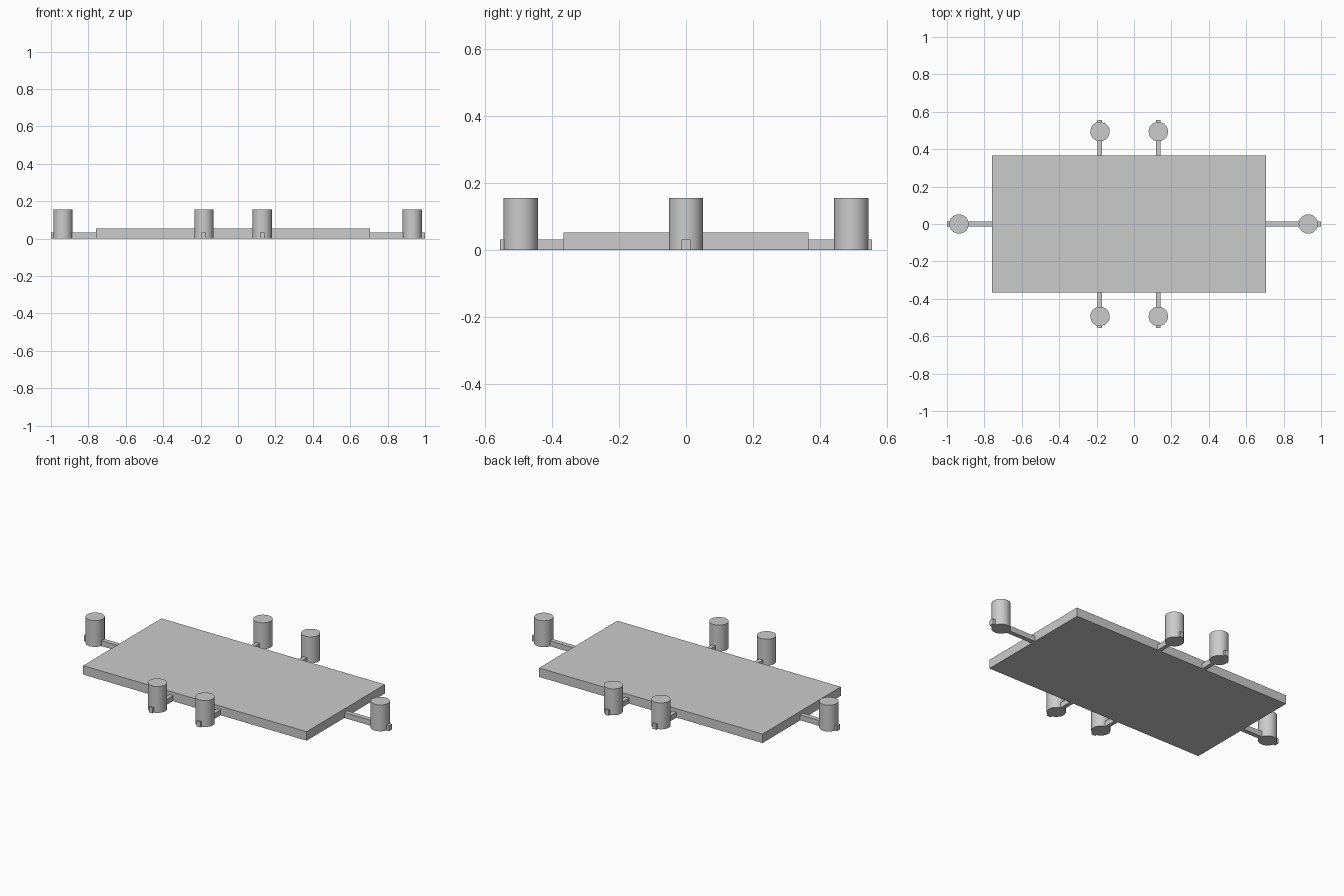
import bpy
import math

cube = bpy.data.objects.get("Cube")
if cube:
    bpy.data.objects.remove(cube, do_unlink=True)

GREY = (0.6, 0.6, 0.6, 1.0)
mat = bpy.data.materials.new("light grey")
mat.use_nodes = True
mat.diffuse_color = GREY
mat.node_tree.nodes["Principled BSDF"].inputs["Base Color"].default_value = GREY


def box(name, x0, x1, y0, y1, height):
    """Box standing on the ground between the given limits."""
    bpy.ops.mesh.primitive_cube_add(
        size=1, location=((x0 + x1) / 2, (y0 + y1) / 2, height / 2))
    ob = bpy.context.object
    ob.name = name
    ob.scale = (abs(x1 - x0), abs(y1 - y0), height)
    bpy.ops.object.transform_apply(location=False, rotation=False, scale=True)
    ob.data.materials.append(mat)


def seat(name, x, y):
    """Round stool standing on the ground."""
    bpy.ops.mesh.primitive_cylinder_add(
        vertices=48, radius=0.0515, depth=0.156, location=(x, y, 0.078))
    ob = bpy.context.object
    ob.name = name
    ob.data.materials.append(mat)
    bpy.ops.object.shade_smooth_by_angle(angle=math.radians(30))


LEFT, RIGHT, DEPTH = 0.706, -0.758, 0.366
BAR_HEIGHT = 0.032

# Central slab
box("table_slab", RIGHT, LEFT, -DEPTH, DEPTH, 0.053)

# Seats and bars at the two ends
for side, edge, x, tip in (("left", LEFT, 0.932, 1.0), ("right", RIGHT, -0.936, -1.0)):
    box(f"{side}_end_bar", edge, tip, -0.0135, 0.0135, BAR_HEIGHT)
    seat(f"{side}_end_seat", x, 0)

# Pairs of seats and bars along the front and back
for label, s in (("front", -1), ("back", 1)):
    for side, x in (("left", 0.13), ("right", -0.182)):
        box(f"{label}_{side}_bar", x - 0.012, x + 0.012, s * DEPTH, s * 0.556, BAR_HEIGHT)
        seat(f"{label}_{side}_seat", x, s * 0.494)
